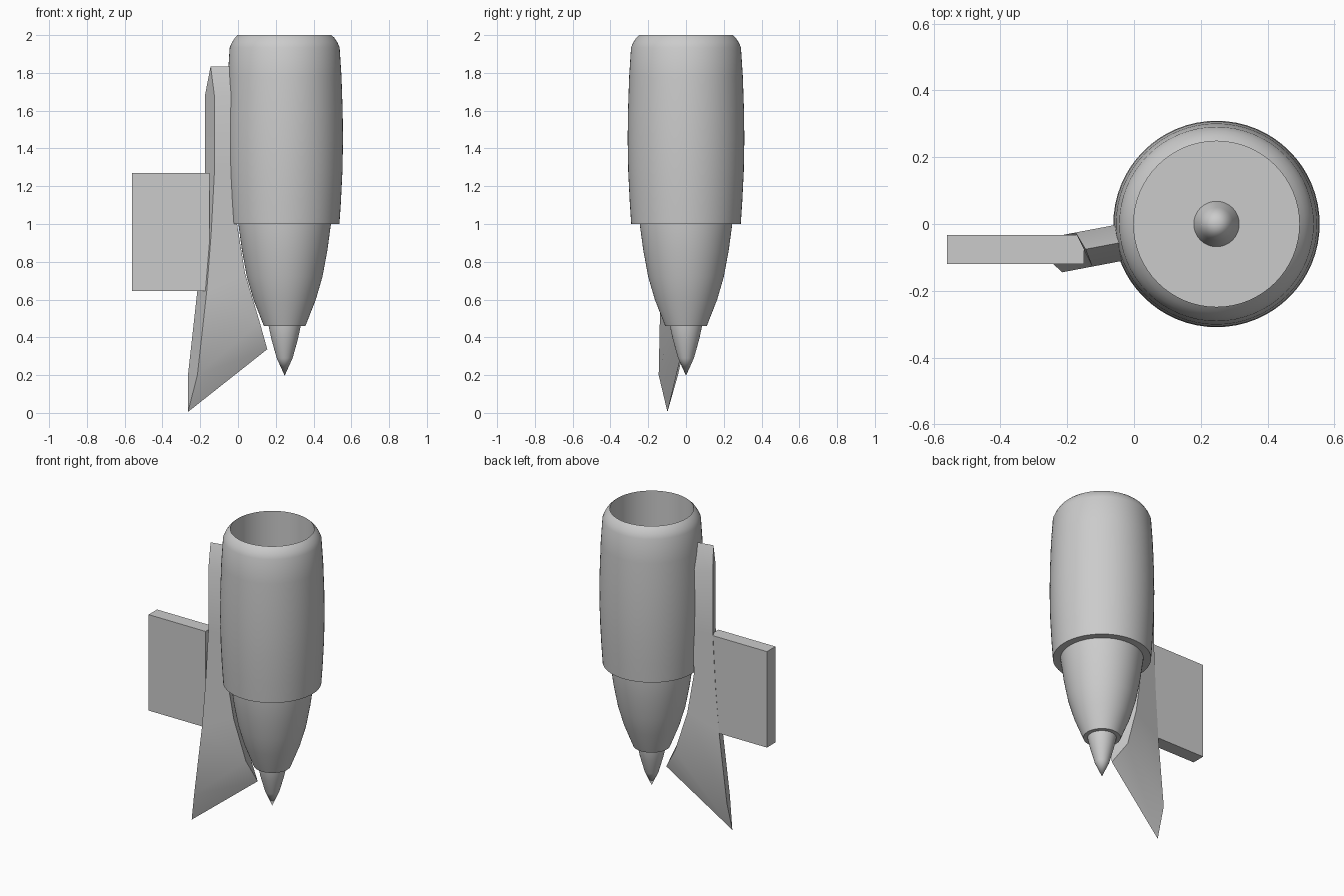
import bpy, bmesh, math
from mathutils import Vector

cube = bpy.data.objects.get("Cube")
if cube:
    bpy.data.objects.remove(cube, do_unlink=True)

AXIS_X = 0.247
SEGMENTS = 64

grey = bpy.data.materials.new("light_grey")
grey.use_nodes = True
colour = (0.6, 0.6, 0.6, 1)
grey.diffuse_color = colour
grey.node_tree.nodes["Principled BSDF"].inputs["Base Color"].default_value = colour


def finish(name, bm):
    """Turn a bmesh into a shaded object."""
    bmesh.ops.recalc_face_normals(bm, faces=bm.faces)
    mesh = bpy.data.meshes.new(name)
    bm.to_mesh(mesh)
    bm.free()
    mesh.materials.append(grey)
    obj = bpy.data.objects.new(name, mesh)
    bpy.context.collection.objects.link(obj)
    bpy.ops.object.select_all(action='DESELECT')
    obj.select_set(True)
    bpy.context.view_layer.objects.active = obj
    bpy.ops.object.shade_smooth_by_angle(angle=math.radians(35))
    return obj


def lathe(name, profile):
    """Spin a (radius, height) profile around the engine axis."""
    bm = bmesh.new()
    verts = [bm.verts.new((AXIS_X + r, 0, z)) for r, z in profile]
    edges = [bm.edges.new(pair) for pair in zip(verts, verts[1:])]
    bmesh.ops.spin(bm, geom=verts + edges, cent=(AXIS_X, 0, 0), axis=(0, 0, 1),
                   angle=math.tau, steps=SEGMENTS, use_merge=True)
    bmesh.ops.remove_doubles(bm, verts=bm.verts, dist=1e-5)
    return finish(name, bm)


# Cowling: rear ring, bulged skin, rounded lip, straight intake and fan disc
lathe("cowling", [
    (0.20, 1.0), (0.29, 1.0), (0.298, 1.12), (0.306, 1.28), (0.309, 1.45),
    (0.307, 1.6), (0.301, 1.78), (0.291, 1.935), (0.279, 1.962),
    (0.264, 1.985), (0.248, 2.0), (0.248, 1.55), (0, 1.55)])

# Spinner on the fan disc
lathe("spinner", [(0.068, 1.55), (0.05, 1.61), (0, 1.72)])

# Core housing and exhaust cone
lathe("core_housing", [
    (0.245, 1.01), (0.245, 1.0), (0.226, 0.86), (0.2, 0.72), (0.165, 0.6),
    (0.11, 0.46), (0.07, 0.46)])
lathe("exhaust_cone", [(0.085, 0.47), (0.085, 0.46), (0.07, 0.39), (0.042, 0.29), (0, 0.197)])

# Pylon: (outer x, outer z, inner x, inner z, thickness factor), front to back
stations = [
    (-0.145, 1.835, -0.025, 1.835, 0),
    (-0.15, 1.68, -0.025, 1.68, 1),
    (-0.15, 1.27, -0.025, 1.27, 1),
    (-0.167, 0.95, -0.03, 1.0, 1),
    (-0.19, 0.65, 0.012, 0.74, 1),
    (-0.24, 0.2, 0.09, 0.48, 1),
    (-0.265, 0.005, 0.155, 0.337, 0),
]
half = Vector((0.025, -0.051, 0))


def on_plane(x, z):
    return Vector((x, -0.048 + 0.19 * x, z))


bm = bmesh.new()
rings = []
for xo, zo, xi, zi, t in stations:
    outer, inner = on_plane(xo, zo), on_plane(xi, zi)
    rings.append([bm.verts.new(p) for p in (outer + half * t, inner + half * t,
                                            inner - half * t, outer - half * t)])
for a, b in zip(rings, rings[1:]):
    for i in range(4):
        j = (i + 1) % 4
        bm.faces.new((a[i], a[j], b[j], b[i]))
bmesh.ops.remove_doubles(bm, verts=bm.verts, dist=1e-5)
finish("pylon", bm)

# Wing stub: a plain slab running into the pylon
low, high = Vector((-0.56, -0.12, 0.645)), Vector((-0.15, -0.033, 1.27))
bm = bmesh.new()
bmesh.ops.create_cube(bm, size=1)
bmesh.ops.scale(bm, vec=high - low, verts=bm.verts)
bmesh.ops.translate(bm, vec=(low + high) / 2, verts=bm.verts)
finish("wing_stub", bm)
